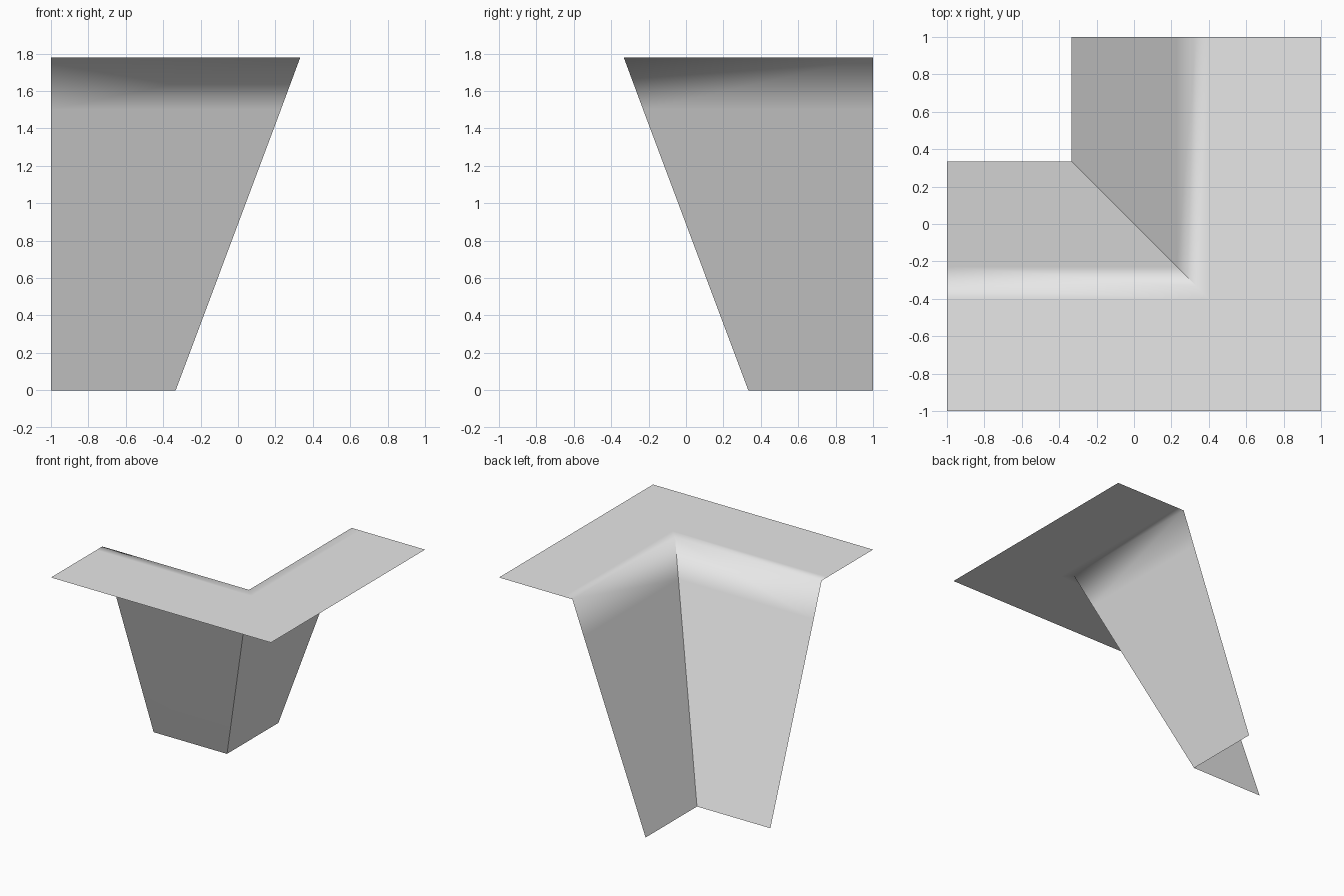
import bpy
import bmesh

cube = bpy.data.objects.get("Cube")
if cube:
    bpy.data.objects.remove(cube, do_unlink=True)

HEIGHT = 1.78
FOLD = 0.333      # offset of the upper fold; the foot is at -FOLD
HALF = 1.0

# One plain grey material
grey = bpy.data.materials.new("light_grey")
grey.use_nodes = True
colour = (0.8, 0.8, 0.8, 1)
grey.diffuse_color = colour
grey.node_tree.nodes["Principled BSDF"].inputs["Base Color"].default_value = colour

# Profile from foot to outer rim, with support loops around the fold
profile = [(-FOLD, 0), (0.229, 1.5), (FOLD, HEIGHT), (0.41, HEIGHT), (HALF, HEIGHT)]

# Sweep the profile around a mitred right-angle corner
bm = bmesh.new()
rows = []
for offset, z in profile:
    path = [(-HALF, -offset), (offset, -offset), (offset, HALF)]
    rows.append([bm.verts.new((x, y, z)) for x, y in path])

for inner, outer in zip(rows, rows[1:]):
    for k in range(2):
        face = bm.faces.new((inner[k], outer[k], outer[k + 1], inner[k + 1]))
        face.smooth = True

# Keep the mitre crisp on the sloping walls, soft across the fold
for lower, upper in zip(rows[:2], rows[1:3]):
    bm.edges.get((lower[1], upper[1])).smooth = False

mesh = bpy.data.meshes.new("corner_ledge")
bm.to_mesh(mesh)
bm.free()
mesh.materials.append(grey)
ledge = bpy.data.objects.new("corner_ledge", mesh)
bpy.context.collection.objects.link(ledge)
